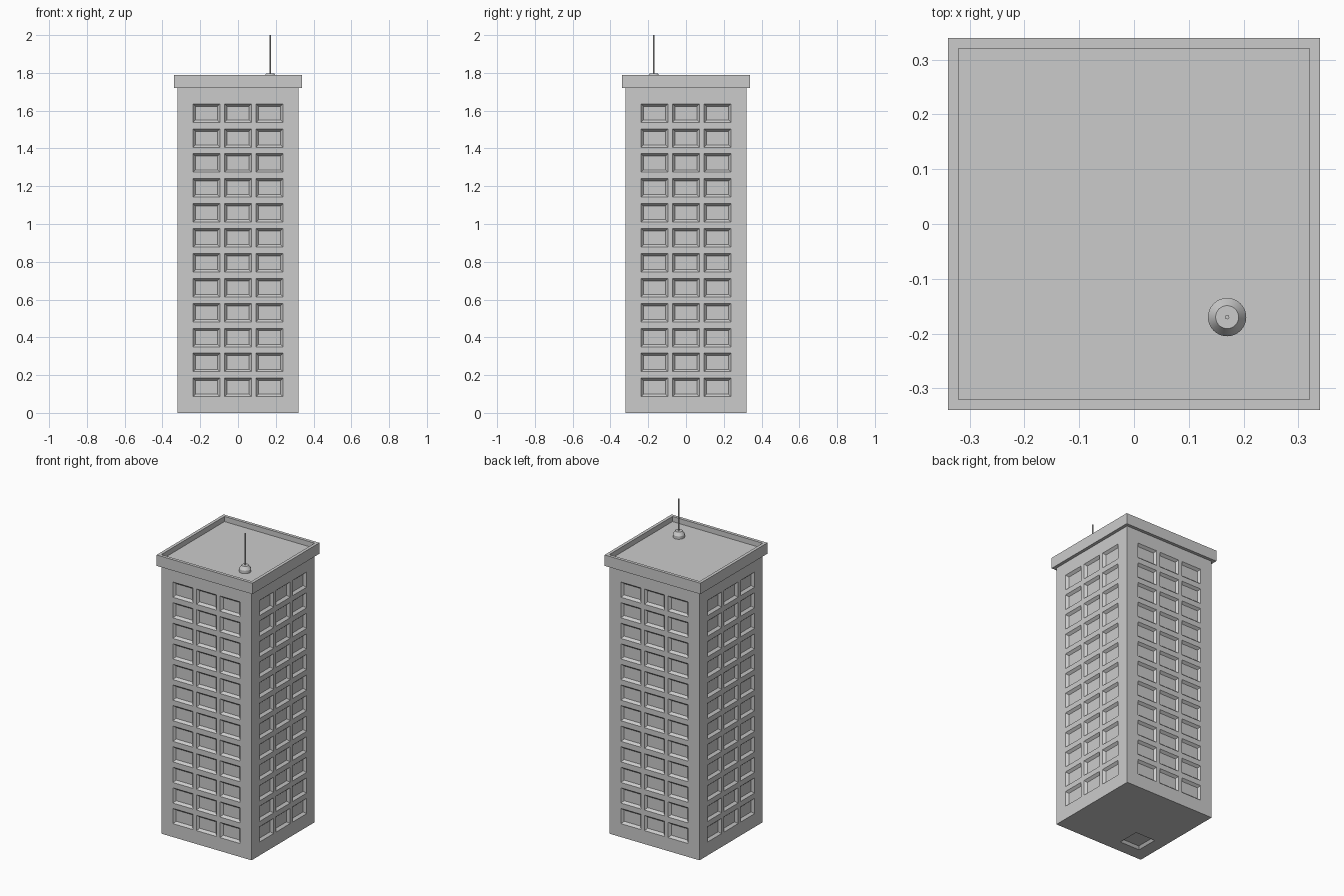
import bpy, bmesh, math
from mathutils import Vector

if "Cube" in bpy.data.objects:
    bpy.data.objects.remove(bpy.data.objects["Cube"])

HALF, WALL_TOP, ROOF, RIM_TOP = 0.32, 1.72, 1.757, 1.79
COLS = [-0.167, 0.0, 0.167]
ROWS = [0.135 + 0.132 * i for i in range(12)]
WIN_W, WIN_H = 0.142, 0.098
INSET, DEPTH = 0.013, 0.015


def finish(bm, name):
    bmesh.ops.recalc_face_normals(bm, faces=bm.faces)
    mesh = bpy.data.meshes.new(name)
    bm.to_mesh(mesh)
    bm.free()
    obj = bpy.data.objects.new(name, mesh)
    bpy.context.collection.objects.link(obj)
    return obj


def box(half, z0, z1):
    bm = bmesh.new()
    bmesh.ops.create_cube(bm, size=1)
    for v in bm.verts:
        v.co = (v.co.x * 2 * half, v.co.y * 2 * half, z0 + (v.co.z + 0.5) * (z1 - z0))
    bm.normal_update()
    return bm


def near(value, options):
    return any(abs(value - o) < 0.01 for o in options)


# Tower walls: slice along the window edges, then sink each pane
bm = box(HALF, 0, WALL_TOP)
bmesh.ops.delete(bm, geom=[f for f in bm.faces if f.normal.z > 0.5], context='FACES_ONLY')
for axis, centres, size in ((0, COLS, WIN_W), (1, COLS, WIN_W), (2, ROWS, WIN_H)):
    for c in centres:
        for s in (-0.5, 0.5):
            co, no = Vector((0, 0, 0)), Vector((0, 0, 0))
            co[axis], no[axis] = c + s * size, 1
            geom = bm.verts[:] + bm.edges[:] + bm.faces[:]
            bmesh.ops.bisect_plane(bm, geom=geom, plane_co=co, plane_no=no)
bm.normal_update()
panes = []
for f in bm.faces:
    c = f.calc_center_median()
    if f.normal.z < -0.5:
        # single recess under one corner of the base
        if near(c.x, COLS[:1]) and near(c.y, COLS[:1]):
            panes.append(f)
    elif near(c.y if abs(f.normal.x) > 0.5 else c.x, COLS) and near(c.z, ROWS):
        panes.append(f)
bmesh.ops.inset_individual(bm, faces=panes, thickness=INSET, depth=-DEPTH,
                           use_even_offset=True)
finish(bm, "tower_walls")

# Roof with raised parapet, open underneath where it meets the walls
bm = box(HALF + 0.02, WALL_TOP, RIM_TOP)
top = next(f for f in bm.faces if f.normal.z > 0.5)
bottom = next(f for f in bm.faces if f.normal.z < -0.5)
bmesh.ops.inset_individual(bm, faces=[top, bottom], thickness=0.02, use_even_offset=True)
bmesh.ops.delete(bm, geom=[bottom], context='FACES_ONLY')
floor = bmesh.ops.extrude_discrete_faces(bm, faces=[top])['faces'][0]
for v in floor.verts:
    v.co.z = ROOF
finish(bm, "roof_parapet")


def lathe(name, profile, x, y, steps):
    bm = bmesh.new()
    verts = [bm.verts.new((r, 0, z)) for r, z in profile]
    edges = [bm.edges.new(p) for p in zip(verts, verts[1:])]
    bmesh.ops.spin(bm, geom=verts + edges, cent=(0, 0, 0), axis=(0, 0, 1),
                   angle=math.tau, steps=steps)
    bmesh.ops.remove_doubles(bm, verts=bm.verts, dist=1e-5)
    obj = finish(bm, name)
    obj.location = (x, y, 0)
    bpy.ops.object.select_all(action='DESELECT')
    obj.select_set(True)
    bpy.context.view_layer.objects.active = obj
    bpy.ops.object.shade_smooth_by_angle(angle=math.radians(30))


# Antenna on the front right corner of the roof
lathe("antenna_base", [(0.035, ROOF), (0.035, 1.776), (0.021, 1.797), (0, 1.797)],
      0.17, -0.17, 32)
lathe("antenna_mast", [(0.004, 1.797), (0.004, 2.0), (0, 2.0)], 0.17, -0.17, 16)
